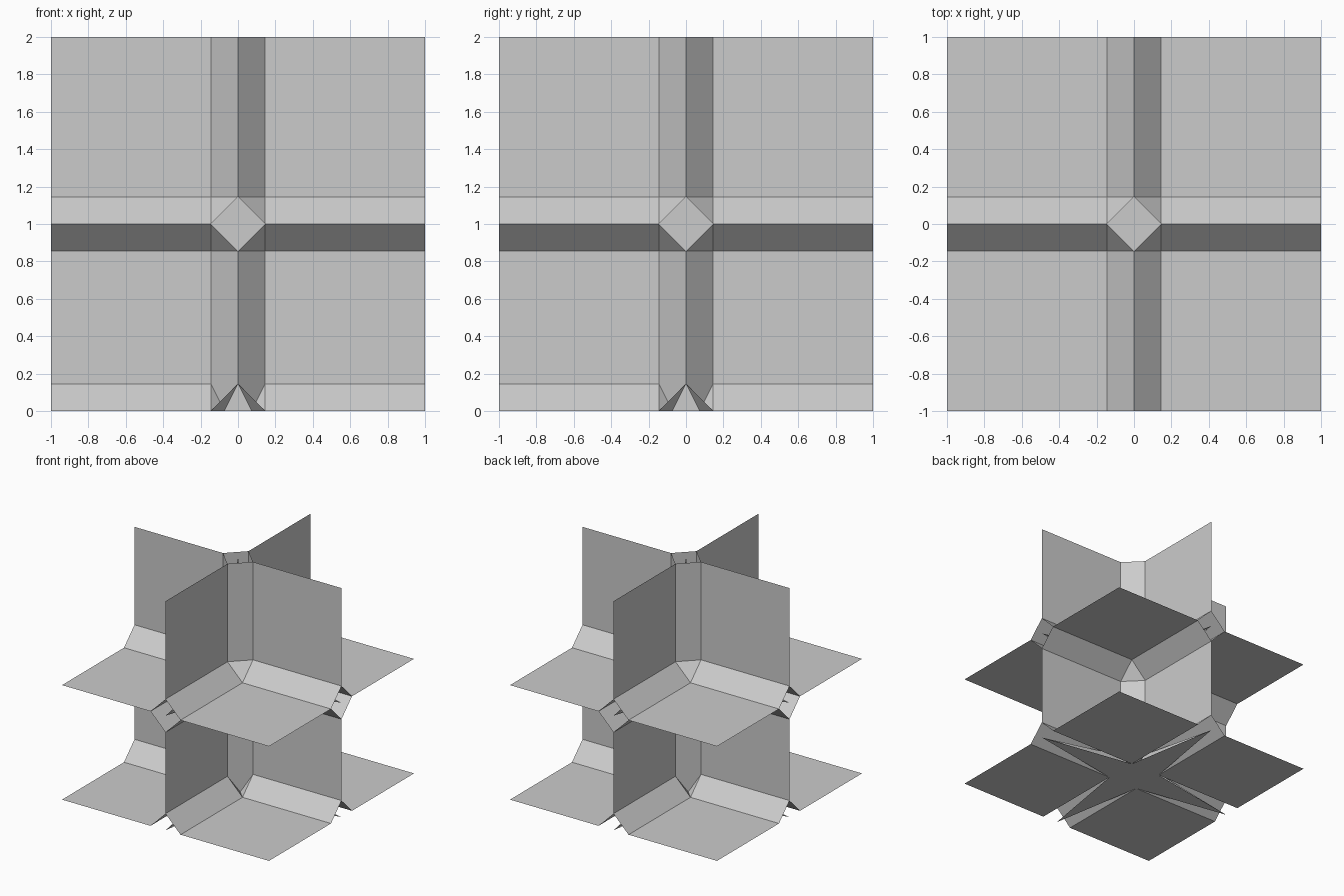
import bpy, bmesh
from mathutils import Vector, Matrix
from math import pi

if "Cube" in bpy.data.objects:
    bpy.data.objects.remove(bpy.data.objects["Cube"])

B = 0.145          # bevel width
H = B / 2


def build(name, faces, toward=None):
    """Rotate a quarter of faces four times around z and weld it.
    Each face may be paired with a point its normal should look toward."""
    bm = bmesh.new()
    for k in range(4):
        rot = Matrix.Rotation(k * pi / 2, 3, 'Z')
        for pts, target in faces:
            pts = [Vector(p) for p in pts]
            if target is not None:
                n = (pts[1] - pts[0]).cross(pts[2] - pts[0])
                if n.dot(Vector(target) - pts[0]) < 0:
                    pts.reverse()
            bm.faces.new([bm.verts.new(rot @ p) for p in pts])
    bmesh.ops.remove_doubles(bm, verts=bm.verts, dist=1e-5)
    me = bpy.data.meshes.new(name)
    bm.to_mesh(me)
    bm.free()
    ob = bpy.data.objects.new(name, me)
    bpy.context.collection.objects.link(ob)
    return ob


def upright(pts):
    return [(x, 0, z) for x, z in pts]


# Flat panels: upright ones on y = 0, level ones at z = 0 and z = 1
panels = [(upright([(B, z0), (1, z0), (1, z1), (B, z1)]), None)
          for z0, z1 in ((B, 1 - B), (1 + B, 2))]
panels += [([(B, B, z), (1, B, z), (1, 1, z), (B, 1, z)], (0, 0, 9)) for z in (0, 1)]
panels[-2] = (panels[-2][0], (0, 0, 9))
build("panels", panels)

# Chamfer strips along every line where panels meet
strips = []
for z, s in ((0, 1), (1, -1), (1, 1)):
    cell = (0.5, 0.5, z + s * 0.5)
    a, b = z + s * B, z
    strips.append(([(B, 0, a), (1, 0, a), (1, B, b), (B, B, b)], cell))
    strips.append(([(0, B, a), (0, 1, a), (B, 1, b), (B, B, b)], cell))
strips.append(([(B, 0, 1 + B), (0, B, 1 + B), (0, B, 2), (B, 0, 2)], (0.5, 0.5, 1.5)))
strips.append(([(B, 0, B), (H, H, 0), (0, B, B), (0, B, 1 - B), (B, 0, 1 - B)],
               (0.5, 0.5, 0.5)))
build("chamfer_strips", strips)

# Corner facets: plain triangles at the middle, notched pairs at the base
corners = [([(B, B, 1), (B, 0, 1 + s * B), (0, B, 1 + s * B)], (0.5, 0.5, 1 + s * 0.5))
           for s in (-1, 1)]
corners += [([(B, B, 0), (H, H, 0), (B, 0, B)], (0.5, 0, 0.5)),
            ([(B, B, 0), (H, H, 0), (0, B, B)], (0, 0.5, 0.5))]
build("corner_facets", corners)

# Star-shaped webs inside the chamfers, tips on the outer ends
webs = []
for z in (0, 1):
    up = (0, 0, 9 if z else -9)
    webs.append(([(0, 0, z), (1, 0, z), (B, B, z)], up))
    webs.append(([(0, 0, z), (0, 1, z), (B, B, z)], up))
for z, s in ((0, 1), (1, -1), (1, 1)):
    webs.append((upright([(0, z), (1, z), (B, z + s * B)]), None))
webs.append((upright([(0, 1), (B, 1 + B), (0, 2)]), None))
webs.append((upright([(0, 0), (B, B), (B, 1 - B), (0, 1)]), None))
build("inner_webs", webs)
